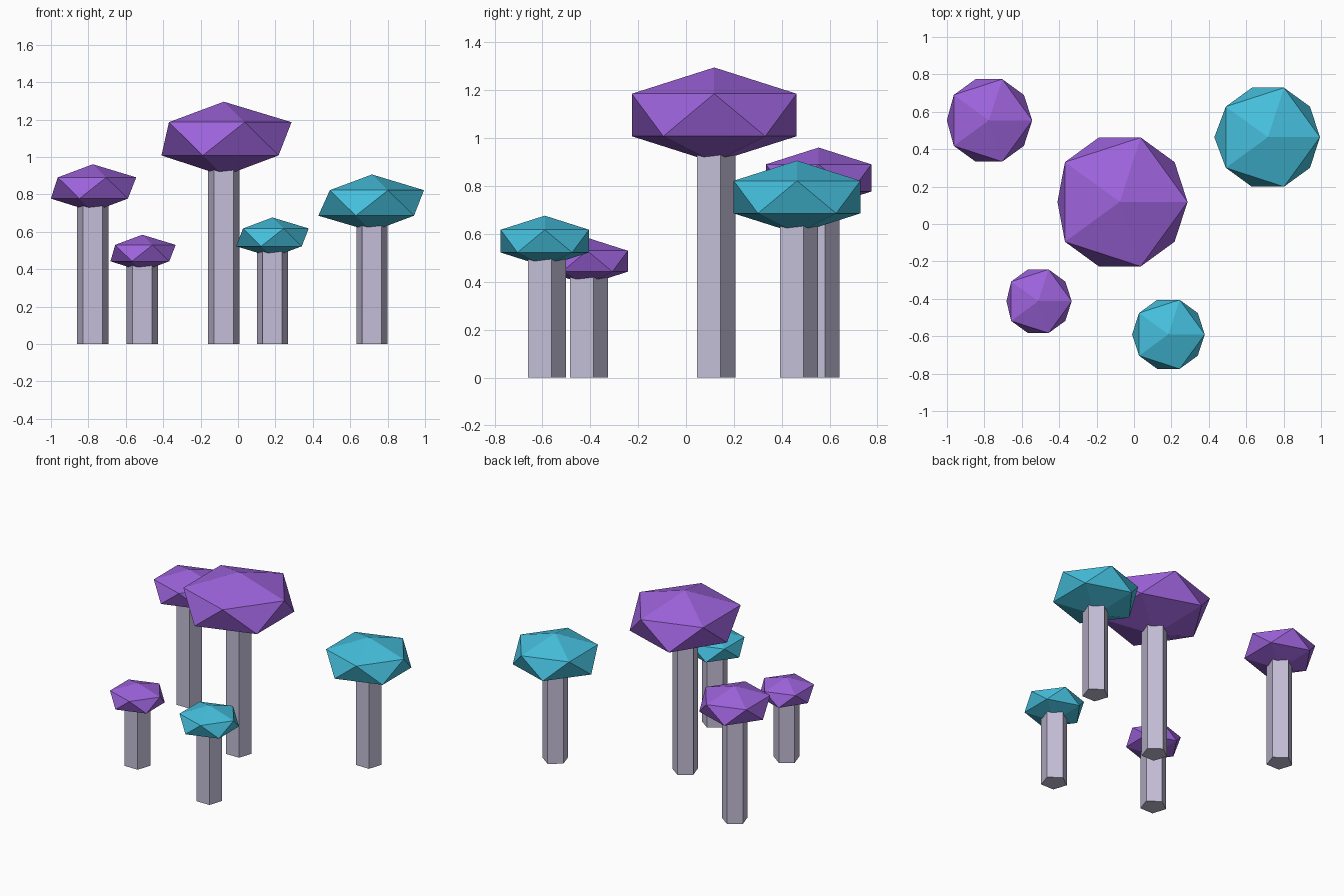
import bpy
import bmesh

default = bpy.data.objects.get("Cube")
if default:
    bpy.data.objects.remove(default, do_unlink=True)


def make_material(name, rgb):
    mat = bpy.data.materials.new(name)
    mat.use_nodes = True
    colour = (*rgb, 1)
    mat.diffuse_color = colour
    bsdf = next(n for n in mat.node_tree.nodes if n.type == 'BSDF_PRINCIPLED')
    bsdf.inputs["Base Color"].default_value = colour
    bsdf.inputs["Roughness"].default_value = 0.8
    return mat


purple = make_material("purple", (0.34, 0.126, 0.72))
teal = make_material("teal", (0.06, 0.52, 0.72))
pale_lilac = make_material("pale lilac", (0.55, 0.515, 0.68))

STEM_RADIUS = 0.088


def add_stem(name, x, y, height):
    # Five-sided column with one flat side to the front, tucked into the cap
    bpy.ops.mesh.primitive_cylinder_add(vertices=5, radius=STEM_RADIUS, depth=height,
                                        location=(x, y, height / 2))
    stem = bpy.context.object
    stem.name = name
    stem.data.materials.append(pale_lilac)


def add_cap(name, x, y, z, radius, pinch, mat):
    # Flattened twenty-sided ball; the lower left rim corner is pushed in or out
    bpy.ops.mesh.primitive_ico_sphere_add(subdivisions=1, radius=radius, location=(x, y, z))
    cap = bpy.context.object
    cap.name = name
    bm = bmesh.new()
    bm.from_mesh(cap.data)
    corner = min(bm.verts, key=lambda v: v.co.x)
    corner.co.x *= pinch
    bmesh.ops.scale(bm, vec=(1, 1, 0.49), verts=bm.verts)
    bm.to_mesh(cap.data)
    bm.free()
    cap.data.materials.append(mat)


# name, x, y, cap centre height, cap radius, corner pinch, cap colour
mushrooms = [
    ("tall", -0.076, 0.118, 1.097, 0.405, 0.92, purple),
    ("back_right", -0.776, 0.554, 0.834, 0.259, 0.97, purple),
    ("front_right", -0.512, -0.413, 0.486, 0.2, 0.95, purple),
    ("front_left", 0.184, -0.59, 0.57, 0.217, 1, teal),
    ("back_left", 0.716, 0.464, 0.754, 0.311, 1.03, teal),
]
for name, x, y, z, radius, pinch, mat in mushrooms:
    add_stem(name + "_mushroom_stem", x, y, z)
    add_cap(name + "_mushroom_cap", x, y, z, radius, pinch, mat)
